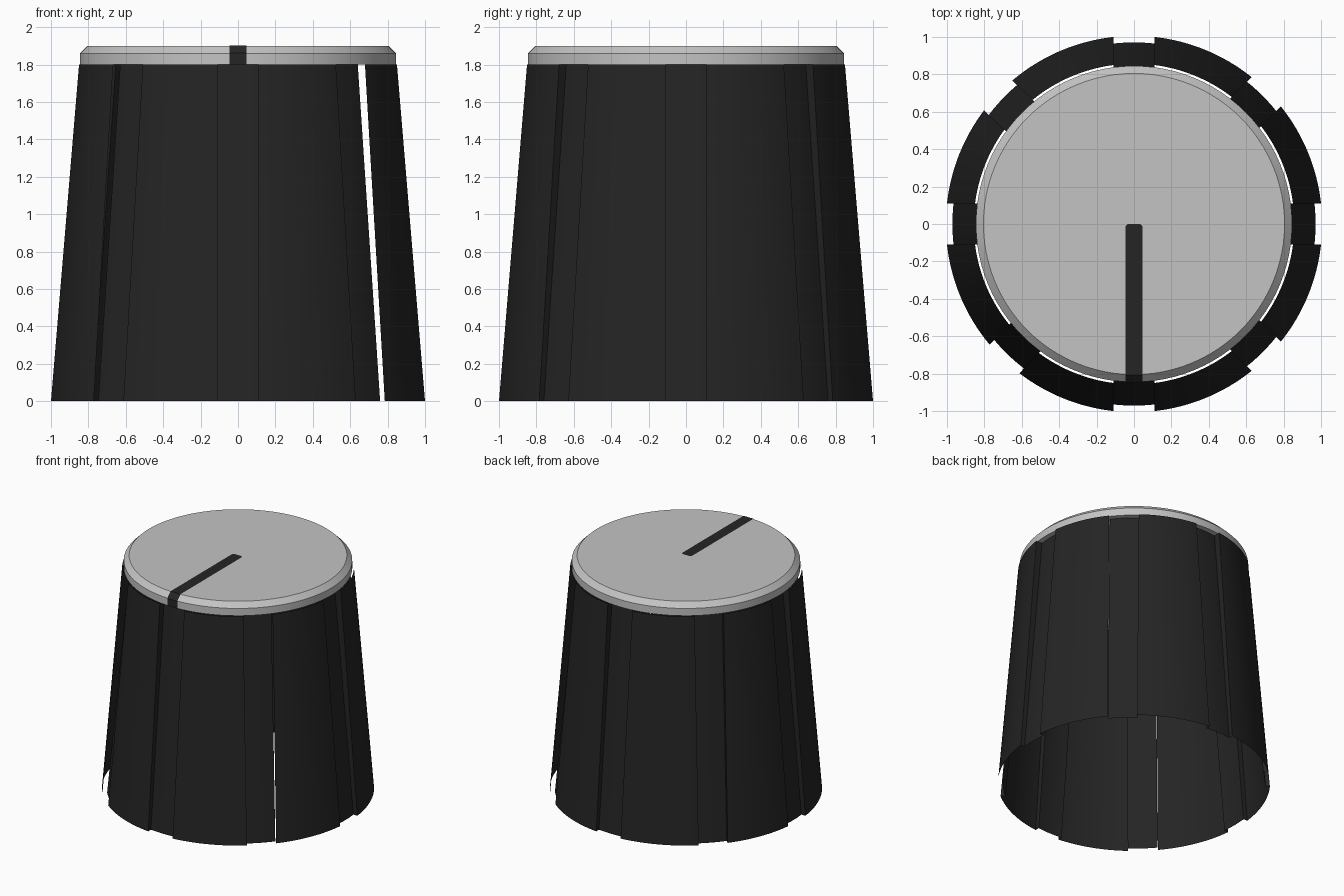
import bpy
import bmesh
import math

if "Cube" in bpy.data.objects:
    bpy.data.objects.remove(bpy.data.objects["Cube"], do_unlink=True)


def material(name, rgb, rough=0.6):
    m = bpy.data.materials.new(name)
    m.use_nodes = True
    m.diffuse_color = (*rgb, 1)
    bsdf = m.node_tree.nodes["Principled BSDF"]
    bsdf.inputs["Base Color"].default_value = (*rgb, 1)
    bsdf.inputs["Roughness"].default_value = rough
    return m


BLACK = material("black plastic", (0.018, 0.018, 0.018))
GREY = material("light grey", (0.55, 0.55, 0.55))


def finish(bm, name, mat):
    mesh = bpy.data.meshes.new(name)
    bm.to_mesh(mesh)
    bm.free()
    mesh.materials.append(mat)
    ob = bpy.data.objects.new(name, mesh)
    bpy.context.collection.objects.link(ob)
    bpy.ops.object.select_all(action="DESELECT")
    ob.select_set(True)
    bpy.context.view_layer.objects.active = ob
    bpy.ops.object.shade_smooth_by_angle(angle=math.radians(30))
    return ob


def polar(r, a, z):
    return (r * math.cos(a), r * math.sin(a), z)


# Skirt: thin tapered shell with eight constant-width grooves
HEIGHT = 1.8
HALF = 0.11                              # half width of a groove
OUTER = (1.006, 0.857)                   # radius at the bottom and top
INNER = (0.971, 0.803)
CENTRES = [math.radians(a) for a in (0, 45, 90, 136.6, 180, 226.2, 270, 315)]
OPEN_WALLS = {(1, -1), (5, -1), (7, 1)}  # groove sides left open as slits


def edge_angle(centre, side, r):
    return centre + side * math.asin(HALF / r)


def strip(bm, radii, starts, ends, steps):
    """Curved wall between a start and an end angle, given at bottom and top."""
    columns = []
    for i in range(steps + 1):
        t = i / steps
        columns.append([bm.verts.new(polar(radii[k], starts[k] + (ends[k] - starts[k]) * t,
                                           HEIGHT * k)) for k in (0, 1)])
    for a, b in zip(columns, columns[1:]):
        bm.faces.new((a[0], b[0], b[1], a[1]))


bm = bmesh.new()
for i, c in enumerate(CENTRES):
    nxt = CENTRES[(i + 1) % 8] + (2 * math.pi if i == 7 else 0)
    # raised panel, then recessed groove
    strip(bm, OUTER, [edge_angle(c, 1, r) for r in OUTER],
          [edge_angle(nxt, -1, r) for r in OUTER], 16)
    strip(bm, INNER, [edge_angle(c, -1, r) for r in INNER],
          [edge_angle(c, 1, r) for r in INNER], 6)
    # side walls of the groove
    for side in (-1, 1):
        if (i, side) in OPEN_WALLS:
            continue
        quad = [bm.verts.new(polar(rad[k], edge_angle(c, side, rad[k]), HEIGHT * k))
                for rad, k in ((INNER, 0), (OUTER, 0), (OUTER, 1), (INNER, 1))]
        bm.faces.new(quad if side < 0 else quad[::-1])
bmesh.ops.remove_doubles(bm, verts=bm.verts, dist=0.0001)
finish(bm, "skirt", BLACK)

# Cap: short disc with a chamfered rim
CAP = [(0.845, 1.8), (0.845, 1.86), (0.805, 1.9)]
SEG = 96
bm = bmesh.new()
rings = [[bm.verts.new(polar(r, 2 * math.pi * i / SEG, z)) for i in range(SEG)]
         for r, z in CAP]
for low, high in zip(rings, rings[1:]):
    for i in range(SEG):
        j = (i + 1) % SEG
        bm.faces.new((low[i], low[j], high[j], high[i]))
bm.faces.new(rings[-1])
bm.faces.new(rings[0][::-1])
finish(bm, "cap", GREY)

# Pointer line: thin stripe over the top, chamfer and side of the cap
LIFT = 0.002
PATH = [(0.0, 1.9 + LIFT, 0.033), (0.012, 1.9 + LIFT, 0.045),
        (0.805 + LIFT / 2, 1.9 + LIFT, 0.045),
        (0.845 + LIFT, 1.86 + LIFT / 2, 0.045), (0.845 + LIFT, 1.8, 0.045)]
bm = bmesh.new()
rows = [[bm.verts.new((s * w, -y, z)) for s in (-1, 0, 1)] for y, z, w in PATH]
for a, b in zip(rows, rows[1:]):
    for k in (0, 1):
        bm.faces.new((a[k], b[k], b[k + 1], a[k + 1]))
finish(bm, "pointer_line", BLACK)
